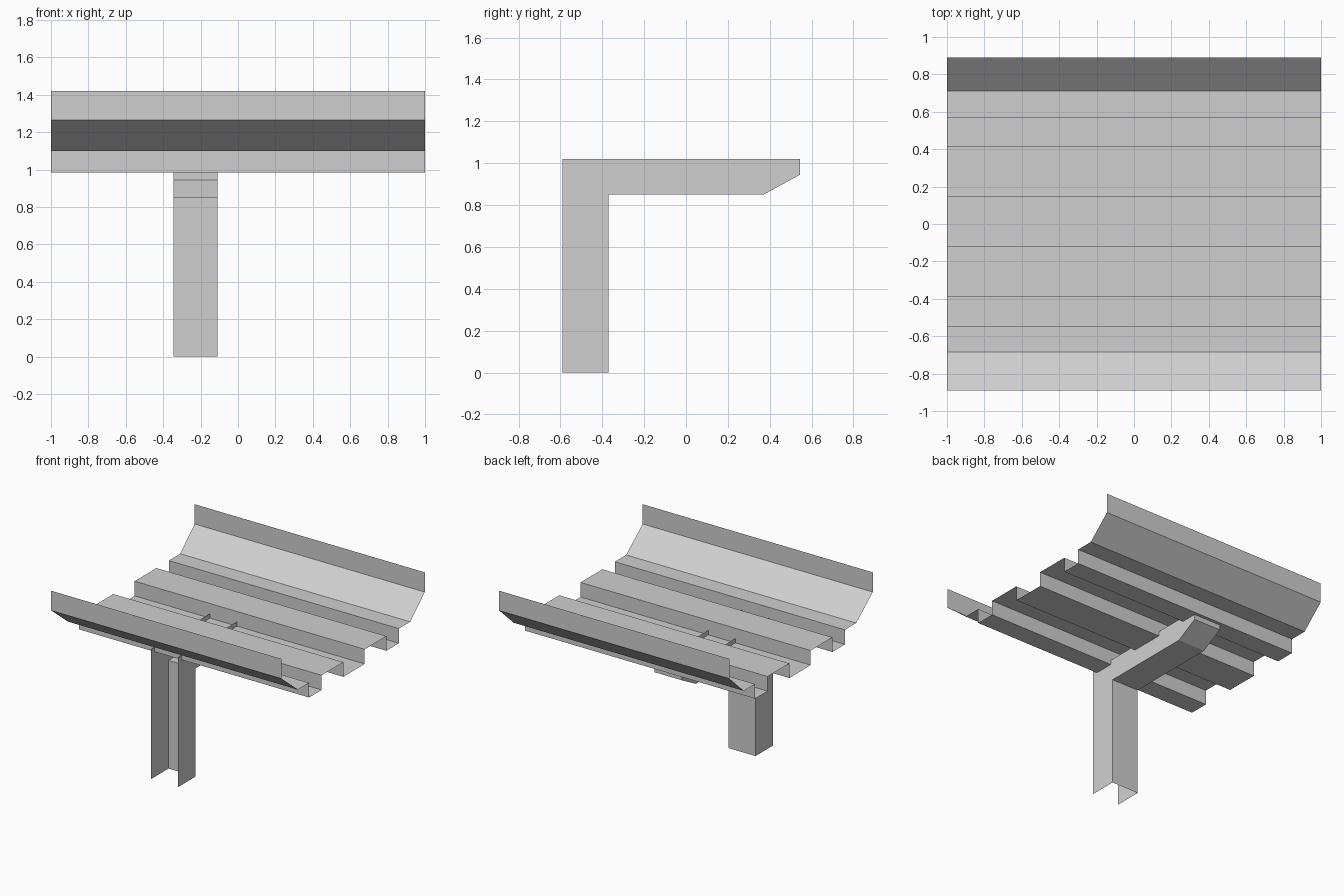
import bpy
import bmesh

cube = bpy.data.objects.get("Cube")
if cube:
    bpy.data.objects.remove(cube)

# Bare sheet metal
metal = bpy.data.materials.new("light_grey_metal")
metal.use_nodes = True
GREY = (0.63, 0.63, 0.63, 1)
metal.diffuse_color = GREY
metal.node_tree.nodes["Principled BSDF"].inputs["Base Color"].default_value = GREY


def make_object(name, bm):
    mesh = bpy.data.meshes.new(name)
    bm.to_mesh(mesh)
    bm.free()
    mesh.materials.append(metal)
    obj = bpy.data.objects.new(name, mesh)
    bpy.context.collection.objects.link(obj)
    return obj


def folded_sheet(name, path, x0, x1):
    """Thin sheet: a (y, z) path swept along x."""
    bm = bmesh.new()
    rows = [[bm.verts.new((x, y, z)) for x in (x0, x1)] for y, z in path]
    for (a, b), (c, d) in zip(rows, rows[1:]):
        bm.faces.new((a, b, d, c))
    return make_object(name, bm)


def side_plate(name, outline, x):
    bm = bmesh.new()
    bm.faces.new([bm.verts.new((x, y, z)) for y, z in outline])
    return make_object(name, bm)


# Corrugated tray: raised rims, sloped sides and three troughs
LOW, HIGH, RIM, TOP = 0.985, 1.10, 1.265, 1.42
tray = [(-0.89, TOP), (-0.89, RIM), (-0.685, HIGH)]
for y0, y1 in ((-0.545, -0.39), (-0.12, 0.145), (0.415, 0.57)):
    tray += [(y0, HIGH), (y0, LOW), (y1, LOW), (y1, HIGH)]
tray += [(0.71, HIGH), (0.89, RIM), (0.89, TOP)]
folded_sheet("corrugated_tray", tray, -1, 1)

# Open channel bracket: post and arm, open at the front and on top
X0, X1 = -0.345, -0.11
web = [(-0.37, 0), (-0.37, 0.85), (0.37, 0.85), (0.545, 0.945), (0.545, 1.02)]
folded_sheet("bracket_web", web, X0, X1)
outline = web + [(-0.59, 1.02), (-0.59, 0)]
side_plate("bracket_right_plate", outline[::-1], X0)
side_plate("bracket_left_plate", outline, X1)
